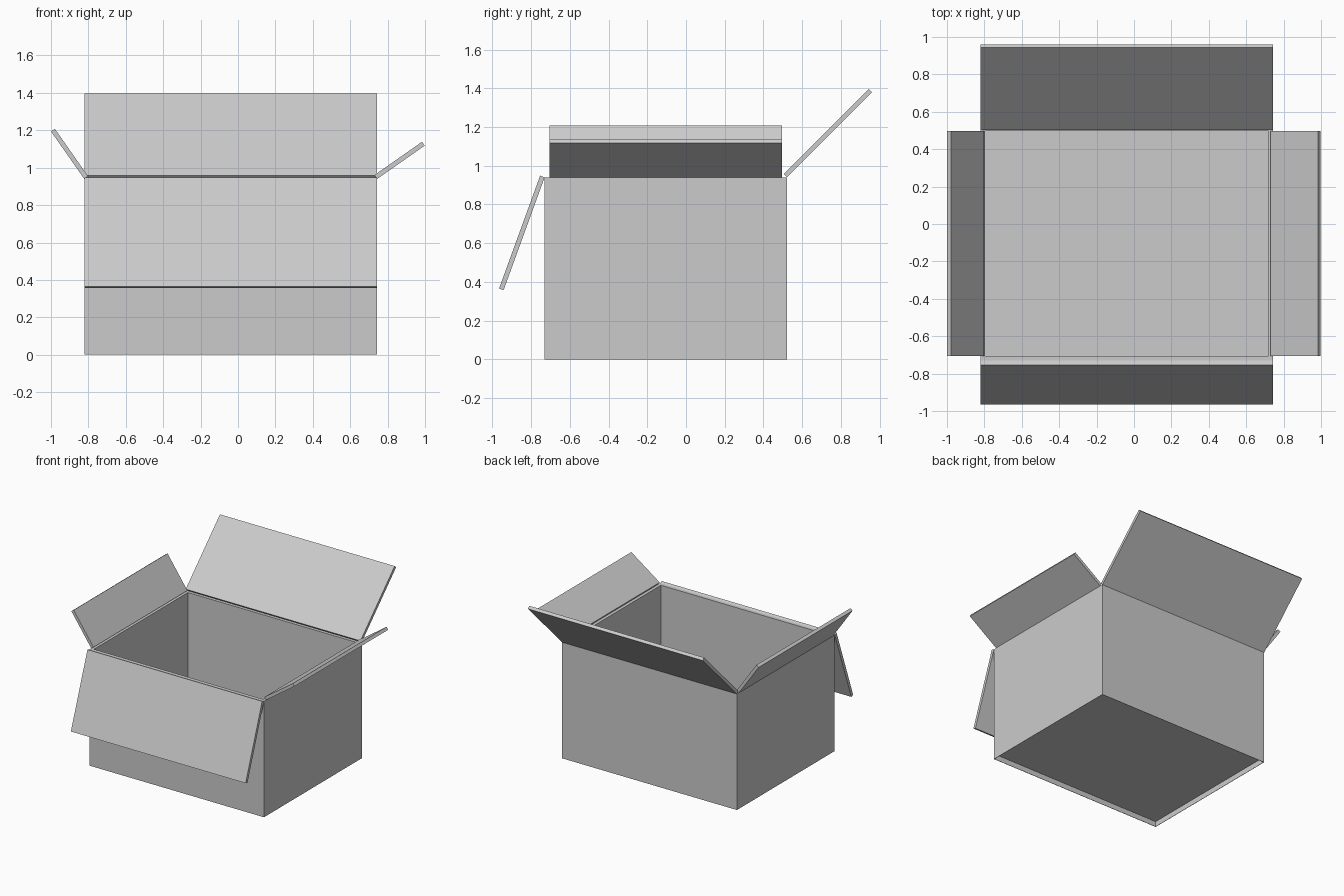
import bpy, bmesh
from math import radians, cos, sin
from mathutils import Vector

if "Cube" in bpy.data.objects:
    bpy.data.objects.remove(bpy.data.objects["Cube"])

X0, X1, Y0, Y1, H = -0.822, 0.744, -0.73, 0.522, 0.94
T = 0.025          # card thickness
RECESS = 0.043     # underside of the floor sits above the bottom edge


def finish(name, bm):
    bmesh.ops.recalc_face_normals(bm, faces=bm.faces)
    me = bpy.data.meshes.new(name)
    bm.to_mesh(me)
    bm.free()
    ob = bpy.data.objects.new(name, me)
    bpy.context.collection.objects.link(ob)
    return ob


def box_body():
    # rectangular rings (inset, height) lofted from underside, round the rim, to the inner floor
    bm = bmesh.new()
    rings = []
    for d, z in [(0.003, RECESS), (0.003, 0), (0, 0), (0, H), (T, H), (T, RECESS + T)]:
        rings.append([bm.verts.new((x, y, z)) for x, y in
                      [(X0 + d, Y0 + d), (X1 - d, Y0 + d), (X1 - d, Y1 - d), (X0 + d, Y1 - d)]])
    for a, b in zip(rings, rings[1:]):
        for i in range(4):
            j = (i + 1) % 4
            bm.faces.new((a[i], a[j], b[j], b[i]))
    bm.faces.new(rings[0])
    bm.faces.new(rings[-1])
    return finish("box_body", bm)


def flap(name, hinge, out, along, width, length, angle):
    # slab hinged on the outer rim edge; angle is the tilt above horizontal
    a, up = radians(angle), Vector((0, 0, 1))
    out, along, hinge = Vector(out), Vector(along), Vector(hinge)
    d = out * cos(a) + up * sin(a)
    n = up * cos(a) - out * sin(a)
    if angle < 0:
        n = up * cos(a) - out * sin(a)   # thickness lies on the outward side
    bm = bmesh.new()
    section = [hinge, hinge + d * length, hinge + d * length + n * T, hinge + n * T]
    face = bm.faces.new([bm.verts.new(p - along * width / 2) for p in section])
    ext = bmesh.ops.extrude_face_region(bm, geom=[face])
    bmesh.ops.translate(bm, vec=along * width,
                        verts=[v for v in ext["geom"] if isinstance(v, bmesh.types.BMVert)])
    return finish(name, bm)


box_body()

# Long flaps span the full width, short flaps fit between the long walls
cx, cy = (X0 + X1) / 2, (Y0 + Y1) / 2
w, dpt = X1 - X0, Y1 - Y0 - 2 * T
flap("front_flap", (cx, Y0, H), (0, -1, 0), (1, 0, 0), w, 0.62, -70)
flap("back_flap", (cx, Y1, H), (0, 1, 0), (1, 0, 0), w, 0.62, 45)
flap("left_flap", (X0, cy, H), (-1, 0, 0), (0, 1, 0), dpt, 0.31, 55)
flap("right_flap", (X1, cy, H), (1, 0, 0), (0, 1, 0), dpt, 0.31, 35)
